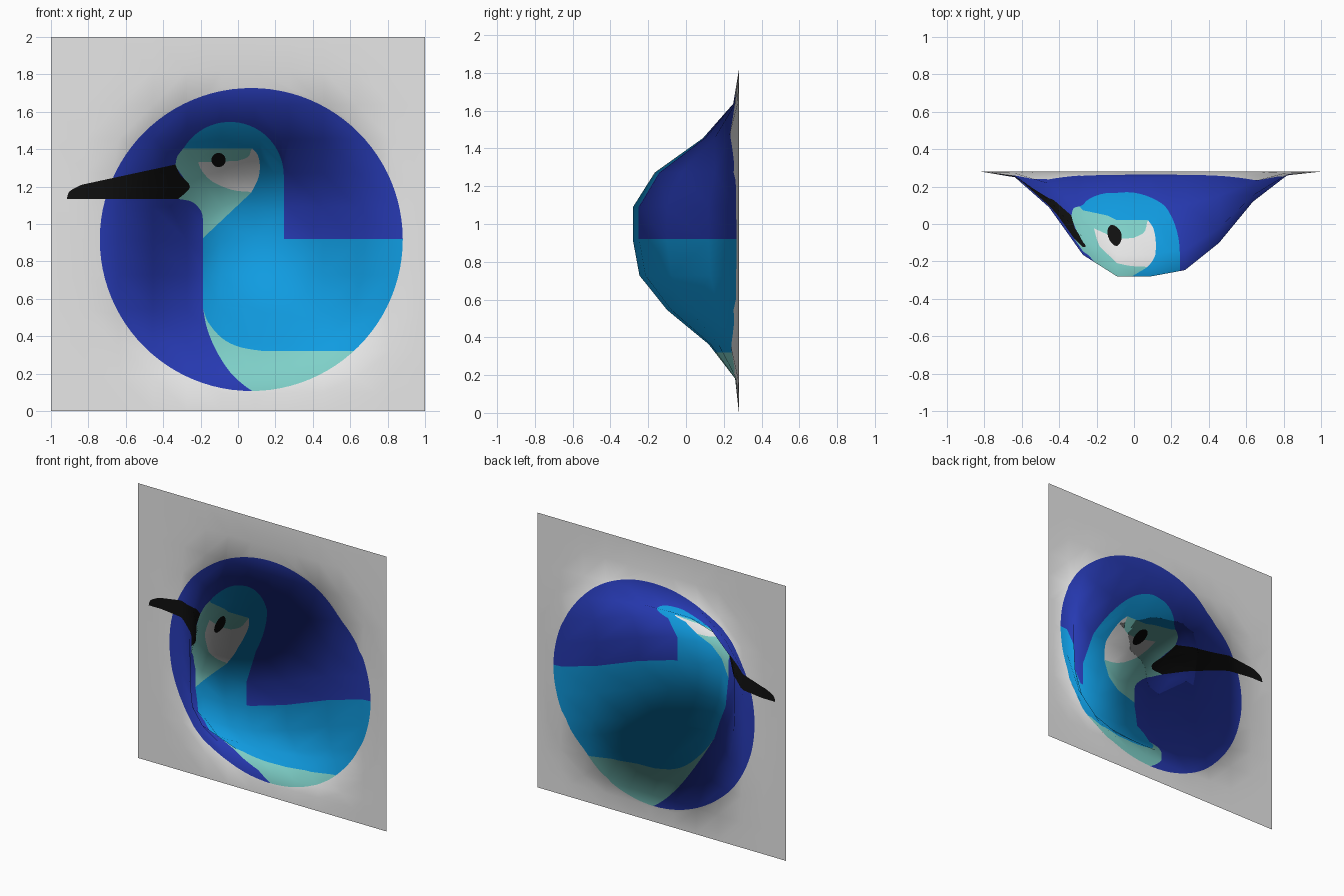
import bpy, bmesh
from math import sin, cos, pi, radians
from mathutils import Vector

cube = bpy.data.objects.get("Cube")
if cube:
    bpy.data.objects.remove(cube)

CELLS = 11
STEP = 2 / CELLS
BULGE = 0.56
BACK = 0.28


def make_material(name, colour):
    mat = bpy.data.materials.new(name)
    mat.use_nodes = True
    mat.diffuse_color = (*colour, 1)
    mat.node_tree.nodes["Principled BSDF"].inputs["Base Color"].default_value = (*colour, 1)
    return mat


materials = [
    make_material("white", (.82, .82, .82)),
    make_material("dark blue", (.02, .042, .45)),
    make_material("bright blue", (.005, .33, .75)),
    make_material("pale teal", (.21, .63, .58)),
    make_material("black", (.005, .005, .005)),
]
WHITE, DARK, BRIGHT, TEAL, BLACK = range(len(materials))


# Bulge profile, the same across and downwards
PROFILE = [0, 0, .054, .34, .795, 1, 1, .94, .68, .286, .036, 0]


def profile(u):
    t = min(max((u + 1) / STEP, 0), CELLS - 1e-6)
    i = int(t)
    return PROFILE[i] + (PROFILE[i + 1] - PROFILE[i]) * (t - i)


def slope(u):
    return (profile(u + STEP / 2) - profile(u - STEP / 2)) / STEP


def surface_normal(co):
    u, v = co.x, 1 - co.z
    return Vector((-BULGE * slope(u) * profile(v) * -1, -1,
                   -BULGE * profile(u) * slope(v))).normalized()


# Outline helpers, in (x, z)
def arc(cx, cz, r, start=0, end=360, count=64):
    steps = [radians(start + (end - start) * i / count) for i in range(count + 1)]
    return [(cx + r * cos(a), cz + r * sin(a)) for a in steps]


def smooth(points, count=4):
    """Catmull-Rom curve through open points."""
    p = [Vector(q) for q in points]
    p = [p[0]] + p + [p[-1]]
    out = []
    for a, b, c, d in zip(p, p[1:], p[2:], p[3:]):
        for i in range(count):
            t = i / count
            out.append((b * 2 + (c - a) * t + (a * 2 - b * 5 + c * 4 - d) * t ** 2
                        + (b * 3 - a - c * 3 + d) * t ** 3) / 2)
    return [tuple(q) for q in out] + [tuple(points[-1])]


def inside(pt, outline):
    x, z = pt
    hit = False
    for (ax, az), (bx, bz) in zip(outline, outline[1:] + outline[:1]):
        if (az > z) != (bz > z) and x < ax + (bx - ax) * (z - az) / (bz - az):
            hit = not hit
    return hit


disc = arc(.071, .917, .81, count=96)[:-1]
belly = smooth([(-.187, .55), (-.166, .444), (-.118, .326), (-.043, .209),
                (.037, .134), (.09, .1)]) + [(.95, .1), (.95, .4), (0, .55)]
body = ([(.95, .92), (.245, .92)] + arc(-.043, 1.258, .288, 0, 150, 24)
        + [(-.2, 1.25), (-.187, 1)]
        + smooth([(-.187, .55), (-.16, .476), (-.086, .39), (.01, .342), (.14, .32)])
        + [(.95, .32)])
cheek_side = smooth([(.075, 1.405), (.105, 1.37), (.117, 1.31), (.107, 1.24), (.07, 1.167)])
face = (cheek_side + [(-.187, .925)]
        + smooth([(-.187, 1.02), (-.198, 1.07), (-.245, 1.118), (-.32, 1.134)])
        + [(-.257, 1.198)] + smooth([(-.335, 1.31), (-.325, 1.36), (-.292, 1.405)]))
cheek = cheek_side + smooth([(.064, 1.172), (-.03, 1.182), (-.134, 1.225), (-.19, 1.28),
                             (-.214, 1.33)]) + smooth([(-.005, 1.337), (.053, 1.358), (.07, 1.396)])
beak = (smooth([(-.915, 1.134), (-.9, 1.175), (-.835, 1.21)])
        + smooth([(-.335, 1.318), (-.31, 1.265), (-.257, 1.198), (-.32, 1.134)]))
eye = arc(-.104, 1.342, .038, count=24)[:-1]

# Painted in order; the flag keeps a region within the disc
regions = [(disc, DARK, False), (belly, TEAL, True), (body, BRIGHT, True),
           (face, TEAL, False), (cheek, WHITE, False), (beak, BLACK, False),
           (eye, BLACK, False)]

# Coarse upright sheet with the bulge pulled to the front
bm = bmesh.new()
bmesh.ops.create_grid(bm, x_segments=CELLS, y_segments=CELLS, size=1)
for v in bm.verts:
    x, up = v.co.x, v.co.y
    v.co = (x, BACK - BULGE * profile(x) * profile(-up), 1 + up)
bmesh.ops.triangulate(bm, faces=bm.faces[:])


def cut(a, b):
    """Cut only the faces that the outline segment a-b runs through."""
    lo = [min(p) - 1e-4 for p in zip(a, b)]
    hi = [max(p) + 1e-4 for p in zip(a, b)]
    faces = []
    for f in bm.faces:
        xs = [v.co.x for v in f.verts]
        zs = [v.co.z for v in f.verts]
        if max(xs) > lo[0] and min(xs) < hi[0] and max(zs) > lo[1] and min(zs) < hi[1]:
            faces.append(f)
    geom = set(faces)
    for f in faces:
        geom.update(f.edges)
        geom.update(f.verts)
    across = Vector((b[1] - a[1], 0, a[0] - b[0]))
    if across.length > 1e-5:
        bmesh.ops.bisect_plane(bm, geom=list(geom), dist=1e-5,
                               plane_co=(a[0], 0, a[1]), plane_no=across.normalized())


for outline, _, _ in regions:
    for a, b in zip(outline, outline[1:] + outline[:1]):
        cut(a, b)

# Colour each cut face by the region it lies in
for f in bm.faces:
    f.smooth = True
    c = f.calc_center_median()
    pt = (c.x, c.z)
    in_disc = inside(pt, disc)
    for outline, colour, clipped in regions:
        if (in_disc or not clipped) and inside(pt, outline):
            f.material_index = colour

mesh = bpy.data.meshes.new("bird_relief_sheet")
bm.to_mesh(mesh)
bm.free()
for mat in materials:
    mesh.materials.append(mat)
# Even shading over the cut faces
mesh.normals_split_custom_set_from_vertices([surface_normal(v.co) for v in mesh.vertices])
sheet = bpy.data.objects.new("bird_relief_sheet", mesh)
bpy.context.collection.objects.link(sheet)
